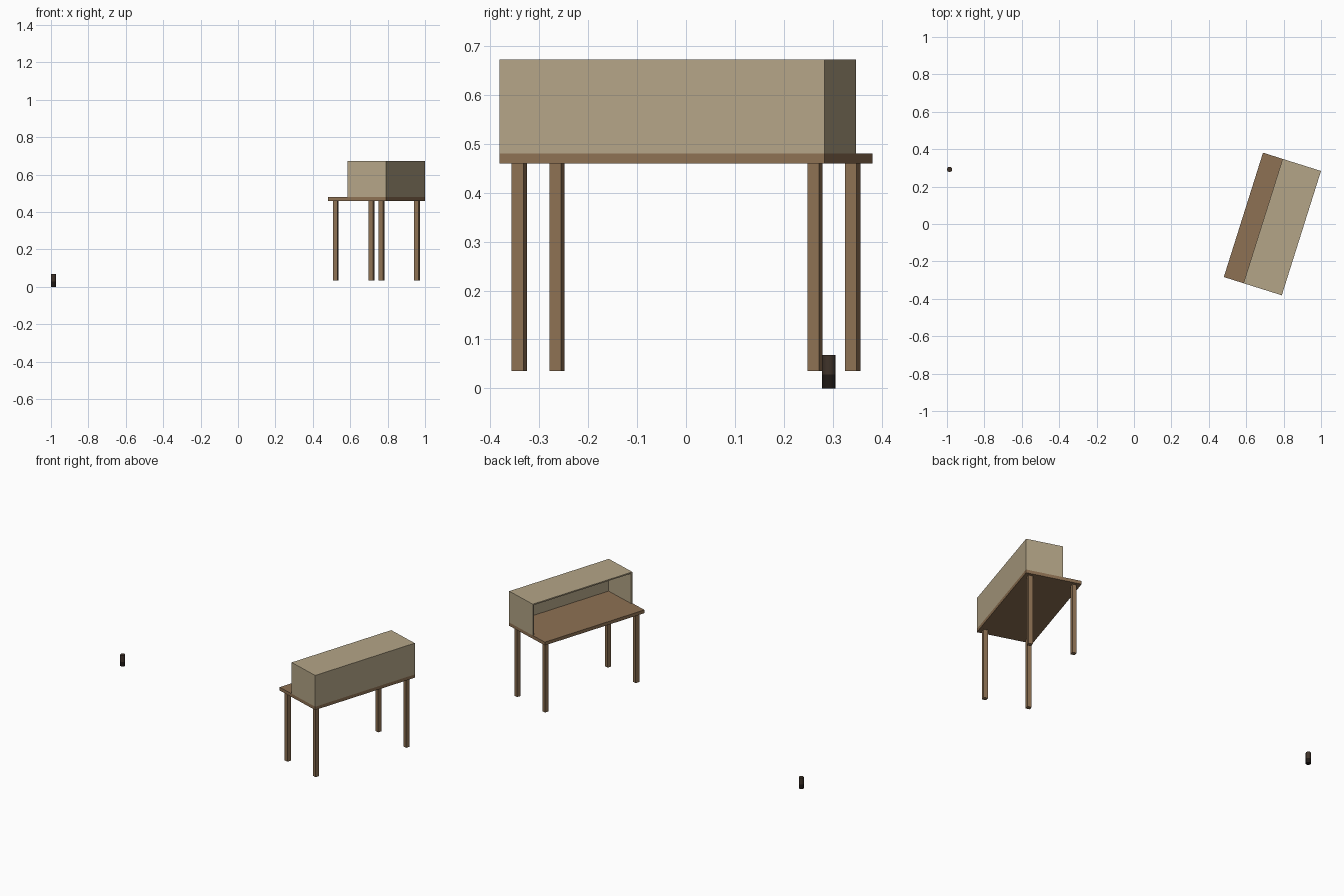
import bpy
import bmesh
from math import radians
from mathutils import Matrix

cube = bpy.data.objects.get("Cube")
if cube:
    bpy.data.objects.remove(cube, do_unlink=True)


def material(name, r, g, b):
    m = bpy.data.materials.new(name)
    m.use_nodes = True
    m.diffuse_color = (r, g, b, 1)
    m.node_tree.nodes["Principled BSDF"].inputs["Base Color"].default_value = (r, g, b, 1)
    return m


wood = material("brown wood", 0.27, 0.165, 0.087)
tan = material("tan board", 0.456, 0.376, 0.242)
dark = material("dark brown", 0.05, 0.033, 0.023)
black = material("near black", 0.014, 0.01, 0.008)

# The desk stands turned about the vertical axis
PLACE = Matrix.Translation((0.74, 0, 0)) @ Matrix.Rotation(radians(-17.5), 4, "Z")
W, L = 0.325, 0.697
TOP, LOW, HIGH = 0.48, 0.46, 0.672


def finish(name, bm, *mats):
    mesh = bpy.data.meshes.new(name)
    bm.to_mesh(mesh)
    bm.free()
    for m in mats:
        mesh.materials.append(m)
    ob = bpy.data.objects.new(name, mesh)
    bpy.context.collection.objects.link(ob)
    return ob


def box(name, mat, xs, ys, zs):
    """Box between the given limits in desk space."""
    bm = bmesh.new()
    bmesh.ops.create_cube(bm, size=1)
    for v in bm.verts:
        v.co = [lim[0] if c < 0 else lim[1] for c, lim in zip(v.co, (xs, ys, zs))]
    ob = finish(name, bm, mat)
    ob.matrix_world = PLACE
    return ob


# Desk top and legs
box("desk_top", wood, (-W / 2, W / 2), (-L / 2, L / 2), (LOW, TOP))
half = 0.0125
for sx, side in ((-1, "open"), (1, "closed")):
    for sy, end in ((-1, "front"), (1, "back")):
        x, y = sx * 0.128, sy * 0.317
        box(f"{side}_side_{end}_leg", wood, (x - half, x + half),
            (y - half, y + half), (0.035, LOW))

# Hutch of thin boards, open on one long side
T = 0.008
x0, x1 = W / 2 - 0.215, W / 2
box("hutch_roof", tan, (x0, x1), (-L / 2, L / 2), (HIGH - T, HIGH))
box("hutch_rear_panel", tan, (x1 - T, x1), (-L / 2, L / 2), (TOP, HIGH - T))
for s, end in ((-1, "front"), (1, "back")):
    ys = sorted((s * L / 2, s * (L / 2 - T)))
    box(f"hutch_{end}_end", tan, (x0, x1 - T), ys, (TOP, HIGH - T))

# Small round canister with a darker lower part
bm = bmesh.new()
bmesh.ops.create_cone(bm, cap_ends=True, segments=16, radius1=0.014, radius2=0.014,
                      depth=0.068, matrix=Matrix.Translation((0, 0, 0.034)))
bmesh.ops.bisect_plane(bm, geom=bm.verts[:] + bm.edges[:] + bm.faces[:],
                       plane_co=(0, 0, 0.028), plane_no=(0, 0, 1))
for f in bm.faces:
    f.material_index = 1 if f.calc_center_median().z < 0.028 else 0
    f.smooth = len(f.verts) == 4
for e in bm.edges:
    e.smooth = all(len(f.verts) == 4 for f in e.link_faces)
canister = finish("canister", bm, dark, black)
canister.location = (-0.986, 0.292, 0)
